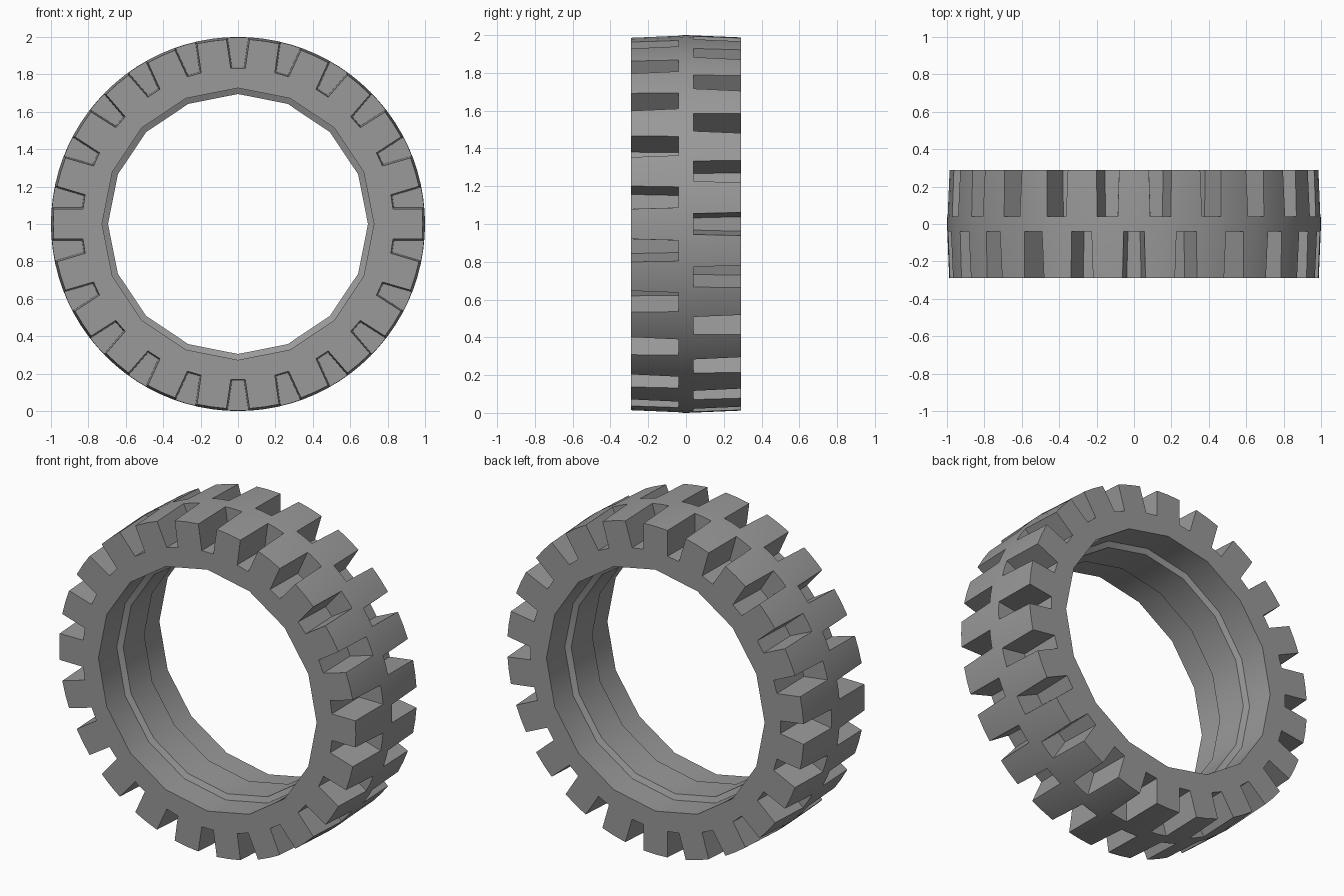
import bpy, bmesh
from math import pi, sin, cos, radians
from mathutils import Matrix, Vector

GROOVES = 22
HALF = 0.29

cube = bpy.data.objects.get("Cube")
if cube:
    bpy.data.objects.remove(cube, do_unlink=True)

rubber = bpy.data.materials.new("grey rubber")
rubber.use_nodes = True
grey = (0.32, 0.32, 0.32, 1)
rubber.diffuse_color = grey
rubber.node_tree.nodes["Principled BSDF"].inputs["Base Color"].default_value = grey


def make_object(name, bm):
    bmesh.ops.recalc_face_normals(bm, faces=bm.faces)
    mesh = bpy.data.meshes.new(name)
    bm.to_mesh(mesh)
    bm.free()
    mesh.materials.append(rubber)
    obj = bpy.data.objects.new(name, mesh)
    bpy.context.collection.objects.link(obj)
    return obj


def lathe(name, profile, sides):
    """Solid of revolution about y, from (y, radius) pairs, with flat caps."""
    bm = bmesh.new()
    rings = [[bm.verts.new((r * sin(2 * pi * i / sides), y, r * cos(2 * pi * i / sides)))
              for i in range(sides)] for y, r in profile]
    for a, b in zip(rings, rings[1:]):
        for i in range(sides):
            j = (i + 1) % sides
            bm.faces.new((a[i], a[j], b[j], b[i]))
    bm.faces.new(rings[0])
    bm.faces.new(rings[-1])
    return make_object(name, bm)


def add_groove(bm, angle, side):
    """Tapered block that cuts one tread groove from the given side."""
    turn = Matrix.Rotation(angle, 4, 'Y')
    ends = []
    # outer end, then the slightly narrower inner end
    for y, draft in ((0.35, 0), (0.04, 0.008)):
        section = ((-0.04, 0.83), (0.04, 0.83), (0.08, 1.1), (-0.08, 1.1))
        ends.append([bm.verts.new(turn @ Vector((x - draft * (1 if x > 0 else -1),
                                                 side * y, z + draft)))
                     for x, z in section])
    a, b = ends
    bm.faces.new(a)
    bm.faces.new(b)
    for i in range(4):
        j = (i + 1) % 4
        bm.faces.new((a[i], a[j], b[j], b[i]))


# Crowned outer body
tyre = lathe("tyre", ((-HALF, 0.988), (0, 1.0), (HALF, 0.988)), GROOVES * 4)

# Faceted bore with a raised middle rib
bore = lathe("bore_cutter", ((-0.4, 0.727), (-0.115, 0.727), (-0.1, 0.695),
                             (0.1, 0.695), (0.115, 0.727), (0.4, 0.727)), 16)

# Two staggered rows of tread grooves
bm = bmesh.new()
step = 2 * pi / GROOVES
for i in range(GROOVES):
    add_groove(bm, i * step, -1)
    add_groove(bm, (i + 0.5) * step, 1)
grooves = make_object("groove_cutter", bm)

# Cut the body, then discard the cutters
bpy.ops.object.select_all(action='DESELECT')
bpy.context.view_layer.objects.active = tyre
tyre.select_set(True)
for cutter in (bore, grooves):
    cutter.hide_render = True
    mod = tyre.modifiers.new("cut", 'BOOLEAN')
    mod.operation = 'DIFFERENCE'
    mod.solver = 'EXACT'
    mod.object = cutter
    bpy.ops.object.modifier_apply(modifier=mod.name)
    bpy.data.objects.remove(cutter, do_unlink=True)

bpy.ops.object.shade_smooth_by_angle(angle=radians(30))
tyre.location.z = 1
